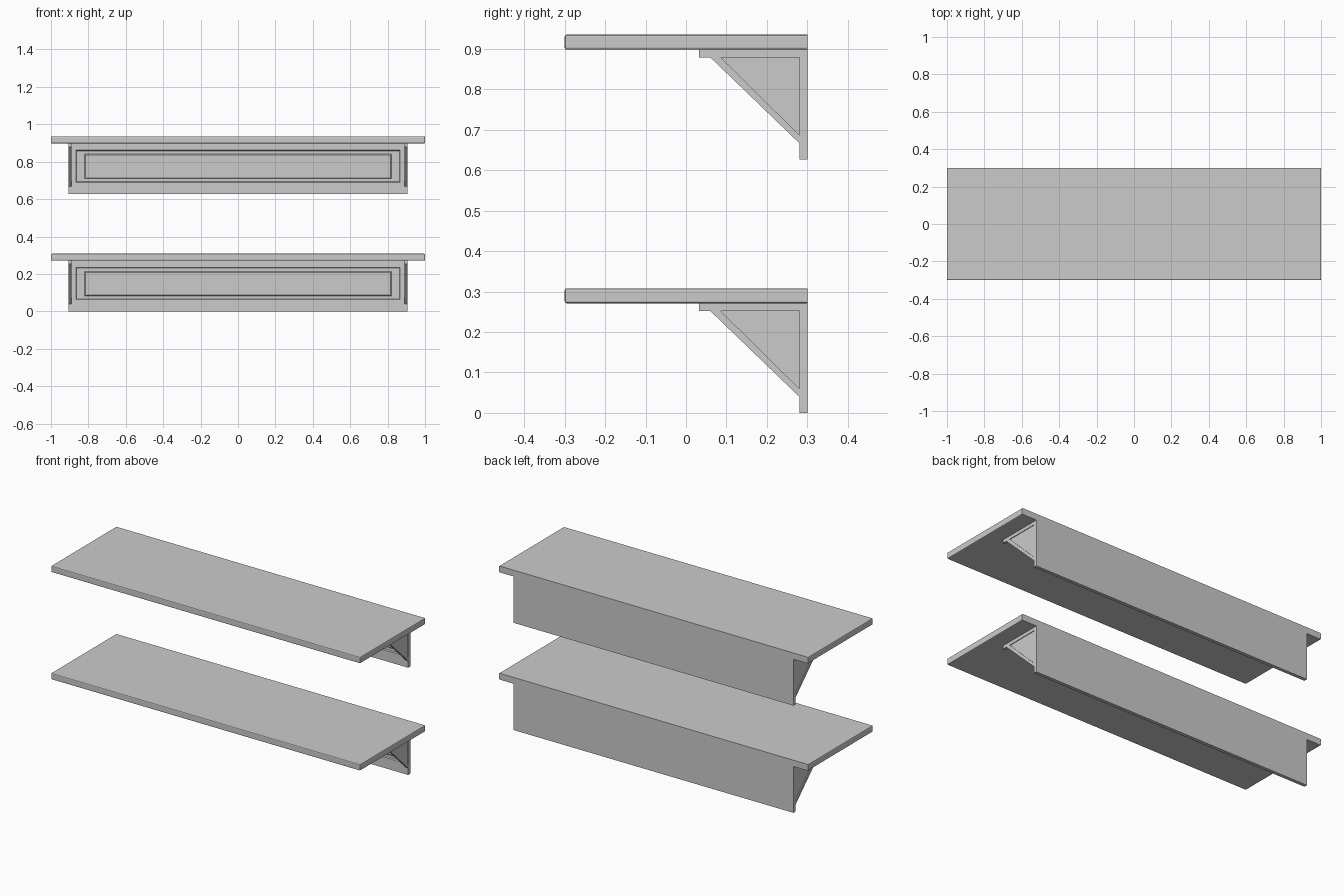
import bpy, bmesh

if "Cube" in bpy.data.objects:
    bpy.data.objects.remove(bpy.data.objects["Cube"])

BOARD_Z0, BOARD_Z1 = 0.271, 0.308   # board underside and top
STEP = 0.627                        # height between the two shelves


def finish(name, bm):
    bmesh.ops.recalc_face_normals(bm, faces=bm.faces[:])
    me = bpy.data.meshes.new(name)
    bm.to_mesh(me)
    bm.free()
    ob = bpy.data.objects.new(name, me)
    bpy.context.collection.objects.link(ob)
    return ob


def loft_rings(name, rings):
    """Join rings of points and cap both ends."""
    bm = bmesh.new()
    loops = [[bm.verts.new(p) for p in ring] for ring in rings]
    n = len(loops[0])
    for a, b in zip(loops, loops[1:]):
        for i in range(n):
            j = (i + 1) % n
            bm.faces.new((a[i], a[j], b[j], b[i]))
    bm.faces.new(loops[0])
    bm.faces.new(loops[-1])
    return finish(name, bm)


def extrude_profile(name, yz, x0, x1):
    return loft_rings(name, [[(x, y, z) for y, z in yz] for x in (x0, x1)])


def board(name, z):
    # slab with eased front and side edges, square at the back
    bm = bmesh.new()
    bmesh.ops.create_cube(bm, size=1)
    for v in bm.verts:
        v.co.x *= 2
        v.co.y *= 0.6
        v.co.z = z + (BOARD_Z1 if v.co.z > 0 else BOARD_Z0)
    edges = [e for e in bm.edges if not all(v.co.y > 0.29 for v in e.verts)]
    bmesh.ops.bevel(bm, geom=edges, offset=0.005, segments=2, profile=0.5, affect='EDGES')
    return finish(name, bm)


def back_panel(name, z):
    # board with a moulded channel around a raised field: half width, bottom, top, y
    steps = [(0.905, 0, BOARD_Z0, 0.30), (0.905, 0, BOARD_Z0, 0.28),
             (0.867, 0.063, 0.235, 0.28), (0.863, 0.067, 0.231, 0.286),
             (0.821, 0.082, 0.214, 0.286), (0.815, 0.087, 0.209, 0.281)]
    return loft_rings(name, [[(-w, y, z + a), (w, y, z + a), (w, y, z + b), (-w, y, z + b)]
                             for w, a, b, y in steps])


def bracket(prefix, z, side):
    top, low = z + BOARD_Z0, z + 0.252
    outer, inner = side * 0.905, side * 0.889
    # top rail, diagonal brace and thin infill
    extrude_profile(prefix + "_rail", [(0.032, low), (0.28, low), (0.28, top), (0.032, top)],
                    inner, outer)
    extrude_profile(prefix + "_brace", [(0.06, low), (0.28, z + 0.04), (0.28, z + 0.06), (0.086, low)],
                    inner, outer)
    extrude_profile(prefix + "_infill", [(0.086, low), (0.28, z + 0.06), (0.28, low)],
                    side * 0.893, side * 0.901)


for level, z in (("lower", 0.0), ("upper", STEP)):
    board(level + "_shelf_board", z)
    back_panel(level + "_back_panel", z)
    for label, side in (("left", -1), ("right", 1)):
        bracket(f"{level}_{label}_bracket", z, side)
